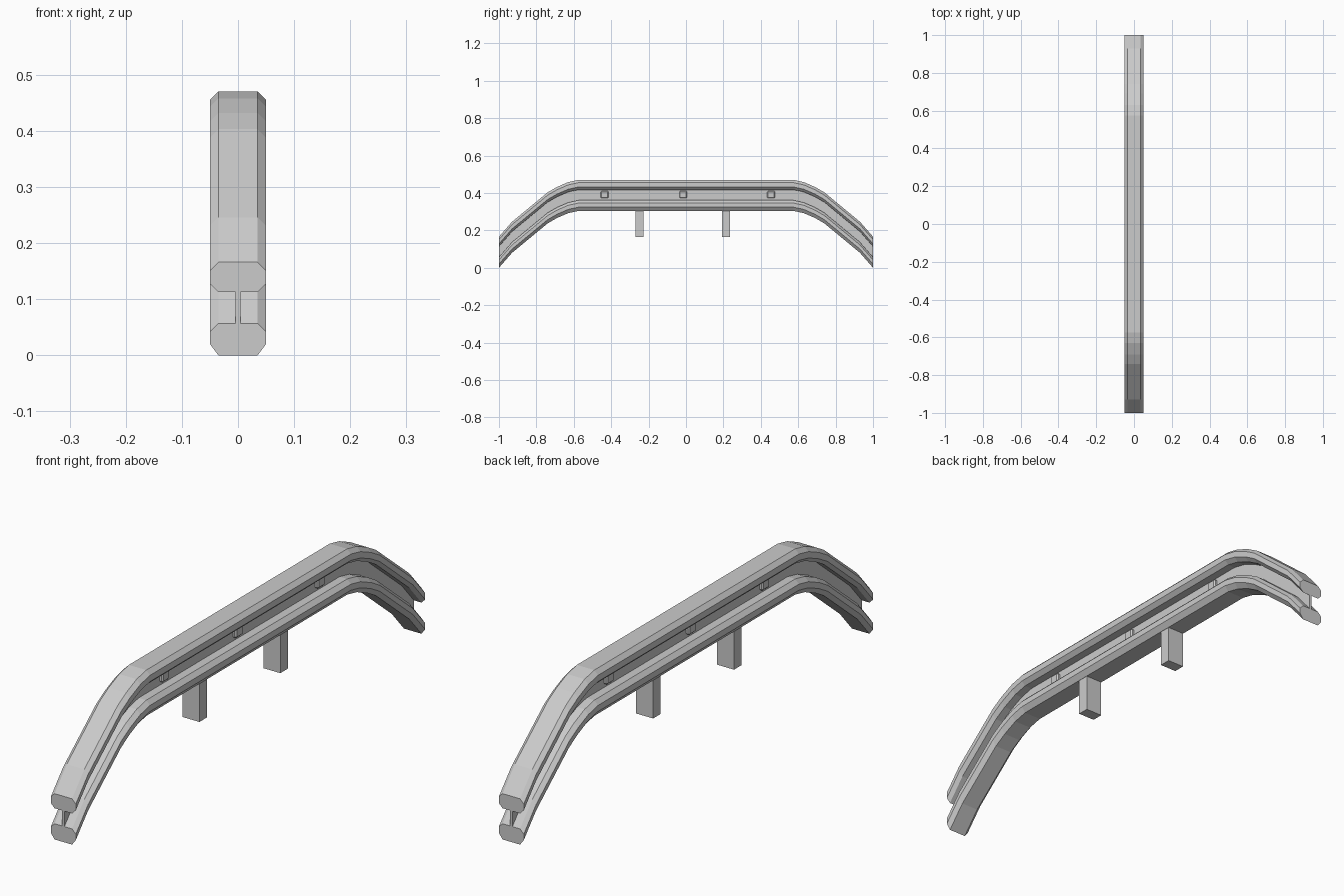
import bpy, bmesh

if "Cube" in bpy.data.objects:
    bpy.data.objects.remove(bpy.data.objects["Cube"])

# Underside path of the barrier, half of it (y, z), mirrored to full length
half = [(-1, 0), (-0.93, 0.08), (-0.74, 0.237), (-0.69, 0.266),
        (-0.63, 0.292), (-0.575, 0.304)]
path = half + [(-y, z) for y, z in reversed(half)]


def finish(name, bm):
    bmesh.ops.recalc_face_normals(bm, faces=bm.faces[:])
    mesh = bpy.data.meshes.new(name)
    bm.to_mesh(mesh)
    bm.free()
    obj = bpy.data.objects.new(name, mesh)
    bpy.context.collection.objects.link(obj)
    return obj


def sweep(name, profile):
    """Carry an (x, z) profile along the path, keeping sections vertical."""
    bm = bmesh.new()
    rings = [[bm.verts.new((x, y, z + h)) for x, h in profile] for y, z in path]
    n = len(profile)
    for a, b in zip(rings, rings[1:]):
        for i in range(n):
            j = (i + 1) % n
            bm.faces.new((a[i], a[j], b[j], b[i]))
    bm.faces.new(rings[0])
    bm.faces.new(rings[-1])
    return finish(name, bm)


def chamfered(z0, z1, low):
    right = [(0.035, z0), (0.05, z0 + low), (0.05, z1 - 0.015), (0.035, z1)]
    return right + [(-x, z) for x, z in reversed(right)]


def box(name, center, size):
    bm = bmesh.new()
    bmesh.ops.create_cube(bm, size=1)
    bmesh.ops.scale(bm, vec=size, verts=bm.verts[:])
    obj = finish(name, bm)
    obj.location = center
    return obj


# Two chamfered rails joined by a thin web
sweep("lower_rail", chamfered(0.0, 0.057, 0.02))
sweep("upper_rail", chamfered(0.113, 0.166, 0.015))
sweep("web", [(-0.0045, 0.05), (0.0045, 0.05), (0.0045, 0.12), (-0.0045, 0.12)])

# Support posts
for i, y in enumerate((-0.248, 0.215)):
    box(f"post_{i + 1}", (0, y, 0.2375), (0.068, 0.043, 0.145))

# Bolt heads showing on both sides of the web
for i, y in enumerate((-0.435, -0.015, 0.455)):
    bolt = box(f"bolt_{i + 1}", (0, y, 0.391), (0.034, 0.042, 0.038))
    bevel = bolt.modifiers.new("Bevel", 'BEVEL')
    bevel.width = 0.005
    bevel.segments = 1
